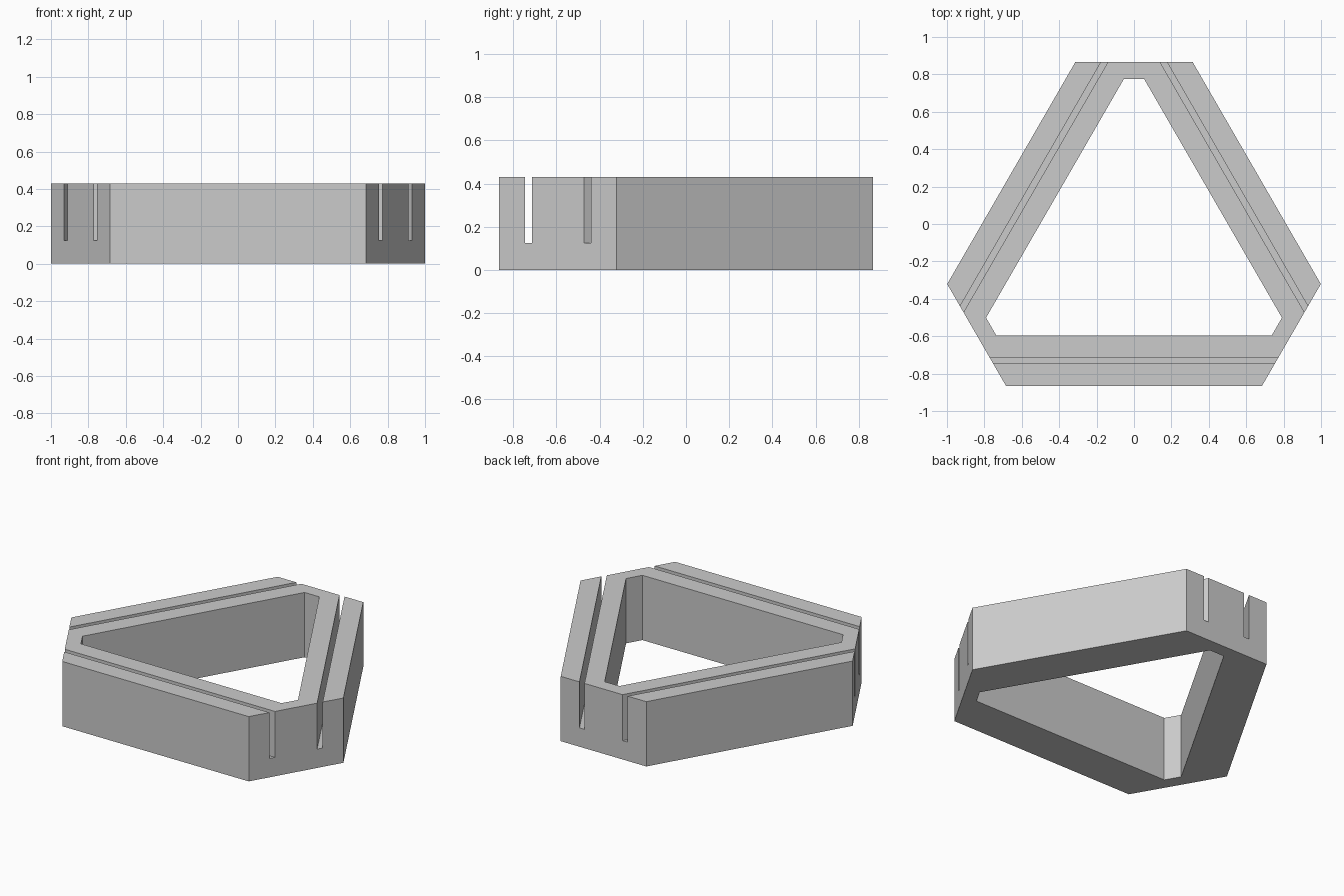
import bpy
import math
from mathutils import Matrix, Vector

cube = bpy.data.objects.get("Cube")
if cube:
    bpy.data.objects.remove(cube, do_unlink=True)

HEIGHT = 0.43
CENTRE_Y = -0.107      # centre of the three-fold symmetry

grey = bpy.data.materials.new("grey")
grey.use_nodes = True
COLOUR = (0.6, 0.6, 0.6, 1)
grey.diffuse_color = COLOUR
grey.node_tree.nodes["Principled BSDF"].inputs["Base Color"].default_value = COLOUR


def corners(long_dist, short_dist):
    """Clipped triangle from the distances of its long and short sides."""
    half = (short_dist - long_dist * 0.5) / math.sin(math.radians(60))
    points = []
    for i in range(3):
        turn = Matrix.Rotation(math.radians(120 * i), 2)
        for x in (-half, half):
            points.append(turn @ Vector((x, -long_dist)) + Vector((0, CENTRE_Y)))
    return points


def prism(name, points, z0, z1):
    n = len(points)
    verts = [(p.x, p.y, z) for z in (z0, z1) for p in points]
    faces = [list(range(n))[::-1], list(range(n, 2 * n))]
    faces += [(i, (i + 1) % n, n + (i + 1) % n, n + i) for i in range(n)]
    mesh = bpy.data.meshes.new(name)
    mesh.from_pydata(verts, [], faces)
    mesh.materials.append(grey)
    obj = bpy.data.objects.new(name, mesh)
    bpy.context.collection.objects.link(obj)
    return obj


def cut(target, cutter):
    mod = target.modifiers.new(cutter.name, "BOOLEAN")
    mod.operation = "DIFFERENCE"
    mod.solver = "EXACT"
    mod.object = cutter
    cutter.hide_render = True
    cutter.hide_viewport = True
    bpy.context.view_layer.objects.active = target
    bpy.ops.object.modifier_apply(modifier=mod.name)
    bpy.data.objects.remove(cutter, do_unlink=True)


# Frame with a clipped triangular opening
frame = prism("triangular_frame", corners(0.758, 0.972), 0, HEIGHT)
cut(frame, prism("opening_cutter", corners(0.488, 0.882), -0.1, HEIGHT + 0.1))

# One open-ended slot along the top of each bar
for i in range(3):
    turn = Matrix.Rotation(math.radians(120 * i), 2)
    box = [(-0.9, -0.639), (0.9, -0.639), (0.9, -0.607), (-0.9, -0.607)]
    points = [turn @ Vector(p) + Vector((0, CENTRE_Y)) for p in box]
    cut(frame, prism("slot_cutter", points, 0.125, HEIGHT + 0.1))
